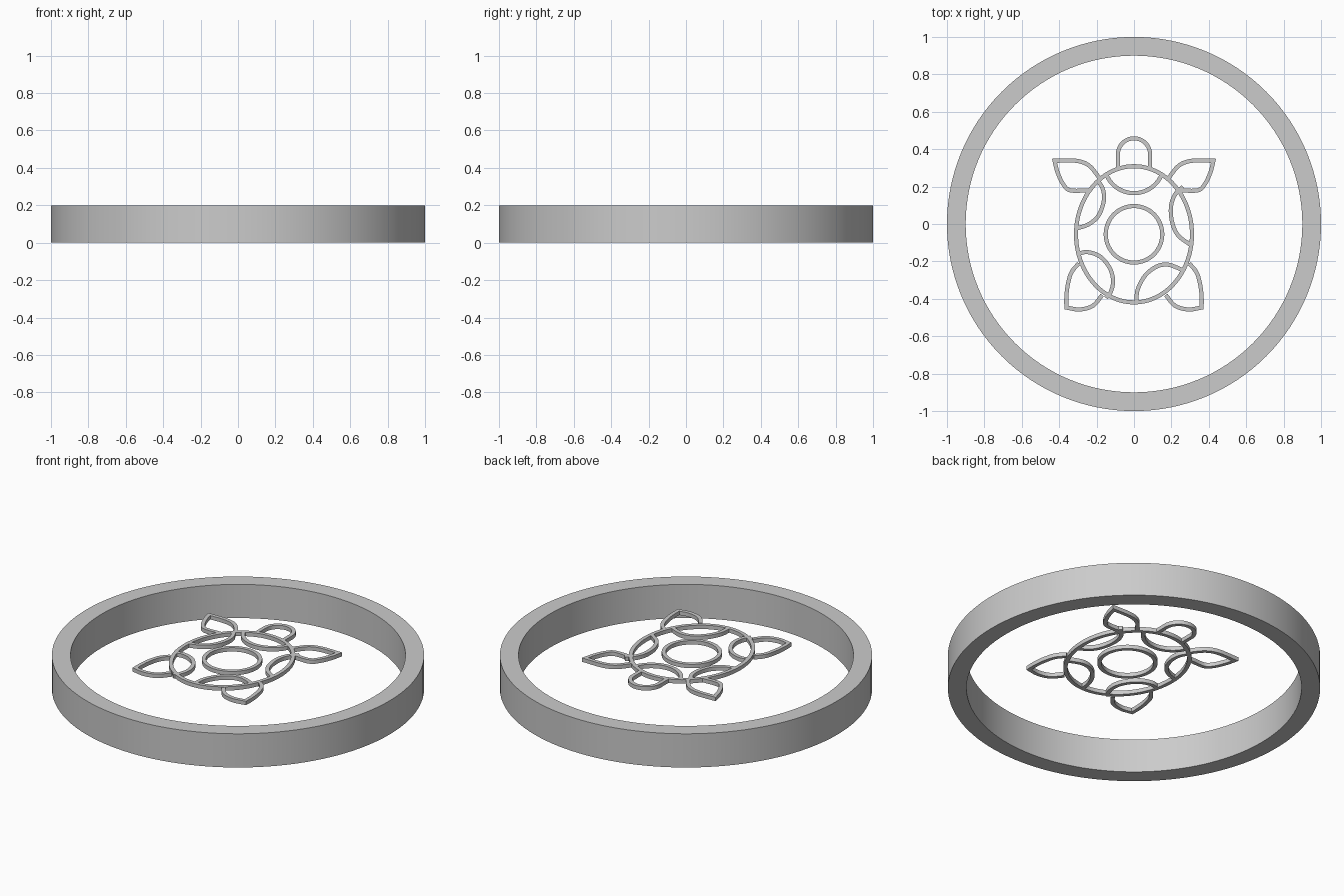
import bpy
import bmesh
import math
from mathutils import Vector

default = bpy.data.objects.get("Cube")
if default:
    bpy.data.objects.remove(default)

TOP = 0.2          # shared upper plane of the hoop and the ornament
THICK = 0.023      # ornament depth
WIDTH = 0.022      # ornament line width

grey = bpy.data.materials.new("plain grey")
grey.use_nodes = True
colour = (0.6, 0.6, 0.6, 1)
grey.diffuse_color = colour
grey.node_tree.nodes["Principled BSDF"].inputs["Base Color"].default_value = colour


def ribbon(name, path, width=WIDTH, depth=THICK, closed=False):
    """Extrude a flat line of constant width, mitred at its corners."""
    pts = [Vector(p) for p in path]
    n = len(pts)
    bm = bmesh.new()
    rings = []
    for i, p in enumerate(pts):
        before = pts[i - 1] if closed or i > 0 else None
        after = pts[(i + 1) % n] if closed or i < n - 1 else None
        d_in = (p - before).normalized() if before else (after - p).normalized()
        d_out = (after - p).normalized() if after else d_in
        normal_in = Vector((-d_in.y, d_in.x))
        mitre = (normal_in + Vector((-d_out.y, d_out.x))).normalized()
        off = mitre * (width / 2 / max(mitre.dot(normal_in), 0.4))
        corners = [(p + off, TOP), (p - off, TOP),
                   (p - off, TOP - depth), (p + off, TOP - depth)]
        rings.append([bm.verts.new((q.x, q.y, z)) for q, z in corners])
    for i in range(n if closed else n - 1):
        a, b = rings[i], rings[(i + 1) % n]
        for k in range(4):
            m = (k + 1) % 4
            bm.faces.new((a[k], a[m], b[m], b[k]))
    if not closed:
        bm.faces.new(rings[0])
        bm.faces.new(rings[-1])
    bmesh.ops.recalc_face_normals(bm, faces=bm.faces)
    mesh = bpy.data.meshes.new(name)
    bm.to_mesh(mesh)
    bm.free()
    mesh.materials.append(grey)
    obj = bpy.data.objects.new(name, mesh)
    bpy.context.collection.objects.link(obj)
    bpy.ops.object.select_all(action="DESELECT")
    obj.select_set(True)
    bpy.context.view_layer.objects.active = obj
    bpy.ops.object.shade_smooth_by_angle(angle=math.radians(30))
    return obj


def smooth(points, steps=8):
    """Rounded path through a few points."""
    p = [Vector(q) for q in points]
    p = [p[0] * 2 - p[1]] + p + [p[-1] * 2 - p[-2]]
    out = []
    for a, b, c, d in zip(p, p[1:], p[2:], p[3:]):
        for s in range(steps):
            t = s / steps
            out.append(b + (c - a) * (t / 2)
                       + (a * 2 - b * 5 + c * 4 - d) * (t * t / 2)
                       + (b * 3 - a - c * 3 + d) * (t ** 3 / 2))
    return out + [p[-2]]


def arc(cx, cy, rx, ry, start=0, end=360, steps=96):
    angles = [math.radians(start + (end - start) * i / steps) for i in range(steps + 1)]
    return [(cx + rx * math.cos(a), cy + ry * math.sin(a)) for a in angles]


def mirrored(name, path):
    for side, sign in (("left", 1), ("right", -1)):
        ribbon(side + "_" + name, [(sign * x, y) for x, y in path])


# Outer hoop
ribbon("outer_hoop", arc(0, 0, 0.95, 0.95, steps=128)[:-1], 0.1, TOP, True)

# Shell outline and centre ring
ribbon("shell_rim", arc(0, -0.055, 0.31, 0.364)[:-1], closed=True)
ribbon("shell_centre", arc(0, -0.055, 0.151, 0.151)[:-1], closed=True)

# Head: round arch on straight sides
ribbon("head", [(0.086, 0.295)] + arc(0, 0.372, 0.086, 0.086, 0, 180, 32) + [(-0.086, 0.295)])

# Front flippers: two curves meeting at a sharp tip
flipper_tip = (0.425, 0.338)
flipper_upper = smooth([(0.182, 0.243), (0.24, 0.312), (0.31, 0.338), flipper_tip])
flipper_lower = smooth([flipper_tip, (0.41, 0.28), (0.38, 0.215), (0.34, 0.18), (0.24, 0.18)])
mirrored("front_flipper", flipper_upper + flipper_lower[1:])

# Back flippers
back_tip = (0.361, -0.447)
back_outer = smooth([(0.295, -0.21), (0.335, -0.26), (0.355, -0.33), (0.362, -0.4), back_tip])
back_inner = smooth([back_tip, (0.29, -0.457), (0.22, -0.437), (0.17, -0.38)])
mirrored("back_flipper", back_outer + back_inner[1:])

# Curved shell plates inside the rim
ribbon("shell_plate_top", arc(0, 0.32, 0.158, 0.155, 202, 338, 32))
plates = {
    "upper_right": [(-0.195, 0.235), (-0.166, 0.185), (-0.162, 0.12),
                    (-0.19, 0.045), (-0.24, 0), (-0.305, -0.024)],
    "upper_left": [(0.262, 0.2), (0.22, 0.158), (0.198, 0.095),
                   (0.203, 0.013), (0.235, -0.06), (0.3, -0.11)],
    "lower_right": [(-0.305, -0.163), (-0.25, -0.15), (-0.18, -0.175),
                    (-0.13, -0.235), (-0.112, -0.3), (-0.123, -0.36), (-0.15, -0.395)],
    "lower_left": [(0.012, -0.42), (0.02, -0.35), (0.06, -0.275),
                   (0.12, -0.228), (0.177, -0.217), (0.23, -0.233), (0.262, -0.25)],
}
for place, points in plates.items():
    ribbon("shell_plate_" + place, smooth(points))
